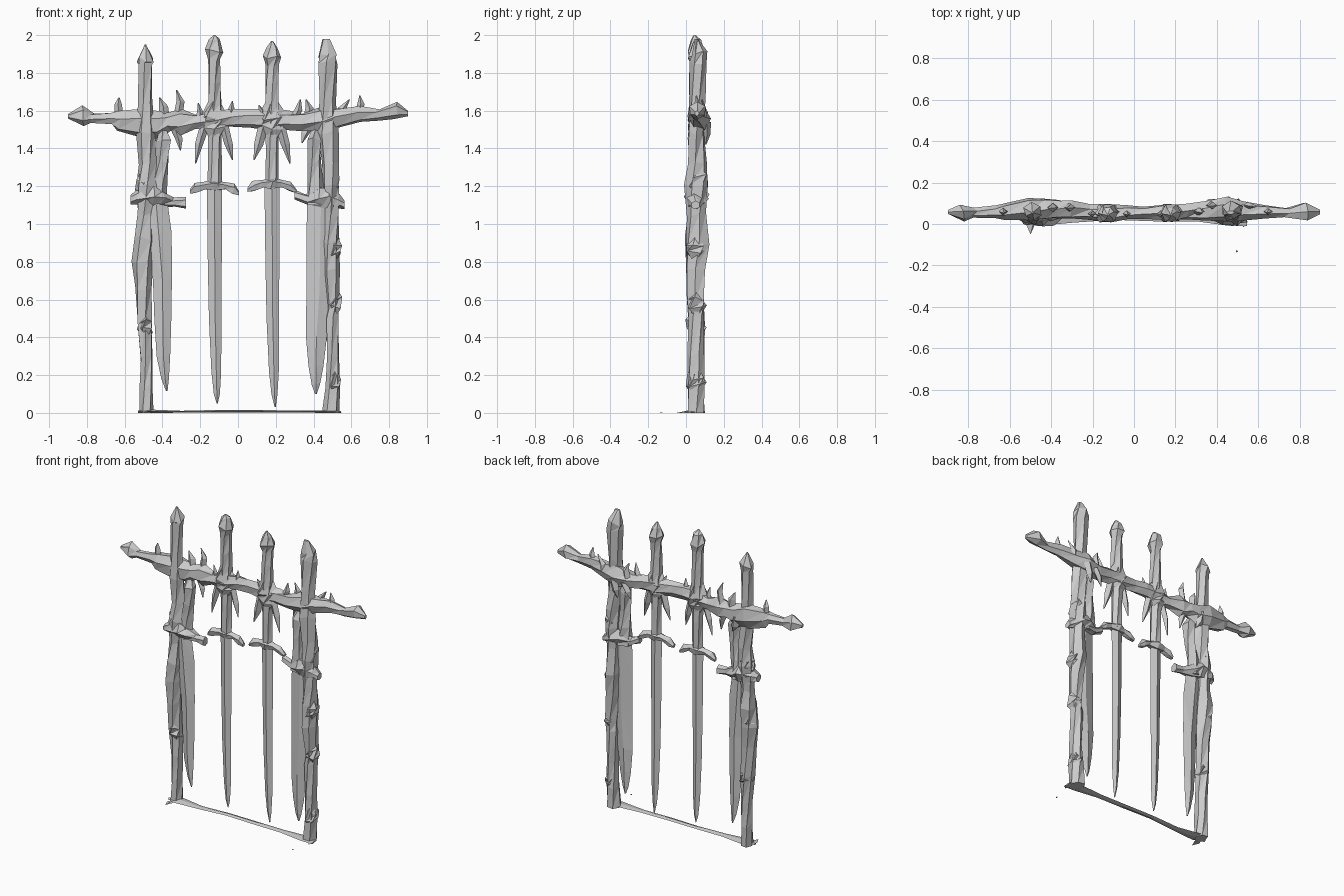
import bpy, bmesh, math, random
from mathutils import Vector

random.seed(7)
Y = 0.053  # depth plane of the whole gate


def loft(name, axis, stations, n=6, jitter=0.0, twist=0.0, phase=0.0):
    """Faceted tube. Station = (t, offset, y, r_across, r_y); axis 'z' or 'x'."""
    bm = bmesh.new()
    rings = []
    for i, (t, c, y, rc, ry) in enumerate(stations):
        ring = []
        for k in range(n):
            a = math.tau * (k + phase + twist * i) / n
            s = 1 + random.uniform(-jitter, jitter)
            d = c + rc * s * math.cos(a)
            yy = y + ry * s * math.sin(a)
            inner = 0 < i < len(stations) - 1
            tt = t + (random.uniform(-jitter, jitter) * 0.12 if inner else 0)
            ring.append(bm.verts.new((d, yy, tt) if axis == 'z' else (tt, yy, d)))
        rings.append(ring)
    for a, b in zip(rings, rings[1:]):
        for k in range(n):
            j = (k + 1) % n
            bm.faces.new((a[k], a[j], b[j]))
            bm.faces.new((a[k], b[j], b[k]))
    bm.faces.new(rings[0])
    bm.faces.new(rings[-1])
    bmesh.ops.recalc_face_normals(bm, faces=bm.faces)
    me = bpy.data.meshes.new(name)
    bm.to_mesh(me)
    bm.free()
    ob = bpy.data.objects.new(name, me)
    bpy.context.collection.objects.link(ob)
    return ob


# Gate posts with a gnarled shaft and a pointed finial
loft("left_post", 'z', [
    (0, -.485, .05, .04, .045), (.14, -.485, .055, .037, .05), (.3, -.485, .05, .035, .042),
    (.48, -.495, .055, .043, .045), (.66, -.5, .05, .045, .045), (.8, -.505, .055, .055, .058),
    (.92, -.5, .055, .055, .062), (1.05, -.495, .055, .045, .05), (1.2, -.485, .055, .053, .062),
    (1.32, -.48, .06, .045, .05), (1.48, -.485, .055, .05, .045), (1.65, -.49, .055, .042, .04),
    (1.84, -.49, .06, .042, .038), (1.87, -.49, .06, .046, .042), (1.95, -.49, .055, .004, .004)],
    6, .13, .2)
loft("right_post", 'z', [
    (0, .495, .055, .045, .048), (.14, .497, .055, .04, .05), (.3, .5, .05, .034, .042),
    (.5, .5, .055, .036, .045), (.57, .505, .055, .036, .045), (.75, .495, .05, .045, .052),
    (.9, .49, .057, .05, .065), (1.05, .495, .055, .045, .05), (1.2, .495, .055, .048, .065),
    (1.32, .49, .06, .045, .05), (1.48, .475, .055, .055, .045), (1.65, .472, .06, .046, .042),
    (1.85, .475, .068, .056, .044), (1.9, .474, .068, .05, .042), (1.98, .465, .055, .02, .01)],
    6, .13, .2)

# Long thorny crossbar with bud-shaped ends
loft("crossbar", 'x', [
    (-.9, 1.57, .058, .012, .01), (-.83, 1.57, .055, .058, .045), (-.77, 1.56, .055, .028, .025),
    (-.66, 1.56, .06, .035, .032), (-.63, 1.55, .06, .055, .042), (-.52, 1.54, .07, .08, .06),
    (-.42, 1.53, .075, .075, .055), (-.37, 1.54, .07, .05, .05), (-.3, 1.535, .07, .075, .05),
    (-.22, 1.54, .06, .04, .035), (-.12, 1.55, .05, .055, .042), (-.04, 1.56, .055, .05, .035),
    (.06, 1.56, .055, .048, .03), (.17, 1.55, .055, .055, .042), (.26, 1.55, .06, .05, .04),
    (.34, 1.54, .065, .05, .045), (.45, 1.55, .068, .07, .06), (.53, 1.565, .065, .055, .05),
    (.64, 1.58, .06, .043, .032), (.74, 1.58, .055, .03, .025), (.83, 1.6, .06, .045, .045),
    (.9, 1.585, .058, .014, .012)], 6, .12, .15)

# Pommels, grips, crossguards and straight blades of the two middle swords
for side, x, top, tip_x, tip_z, gz in (("left", -.125, 2.0, -.11, .05, 1.2),
                                       ("right", .18, 1.97, .197, .03, 1.21)):
    loft(side + "_inner_grip", 'z', [
        (gz, x, Y, .038, .03), (1.4, x, Y, .036, .032), (1.6, x, Y, .04, .036),
        (1.75, x, Y, .036, .034), (top - .13, x, Y, .034, .034), (top - .085, x, Y, .051, .045),
        (top - .03, x, Y, .03, .03), (top, x, Y - .008, .005, .005)], 6, .1, .2)
    loft(side + "_inner_boss", 'z', [
        (1.42, x, Y, .008, .01), (1.51, x, Y, .06, .045), (1.56, x, Y, .08, .05),
        (1.66, x, Y, .03, .03)], 6, .12, .5)
    loft(side + "_inner_crossguard", 'x', [
        (x - .13, gz - .03, Y, .012, .014), (x - .1, gz - .012, Y, .028, .024),
        (x - .05, gz + .002, Y, .022, .022), (x, gz + .005, Y, .035, .04),
        (x + .05, gz + .002, Y, .022, .022), (x + .1, gz - .015, Y, .028, .024),
        (x + .13, gz - .038, Y, .012, .014)], 5, .08)
    loft(side + "_inner_blade", 'z', [
        (gz, x, Y, .04, .018), (.8, x + .002, Y, .037, .018), (.5, x + .004, Y, .033, .016),
        (.22, x + .01, Y, .026, .014), (.1, x + .013, Y, .016, .01),
        (tip_z, tip_x, Y, .003, .003)], 4)

# Broad curved swords beside the posts
loft("left_outer_blade", 'z', [
    (1.13, -.435, .045, .06, .024), (.95, -.42, .045, .069, .022), (.7, -.4, .045, .05, .02),
    (.5, -.398, .047, .045, .018), (.3, -.395, .047, .036, .016), (.18, -.386, .048, .02, .012),
    (.115, -.377, .05, .004, .004)], 4)
loft("right_outer_blade", 'z', [
    (1.13, .44, .045, .075, .024), (.9, .435, .045, .072, .022), (.65, .432, .045, .07, .02),
    (.4, .415, .047, .055, .018), (.25, .413, .047, .04, .016), (.15, .412, .048, .022, .012),
    (.1, .412, .05, .005, .004)], 4)
loft("left_outer_grip", 'z', [
    (1.1, -.425, .055, .05, .045), (1.22, -.42, .055, .045, .036), (1.33, -.4, .05, .034, .034),
    (1.44, -.395, .05, .042, .04), (1.5, -.4, .06, .018, .02)], 5, .1, .2)
loft("right_outer_grip", 'z', [
    (1.1, .42, .055, .06, .045), (1.22, .408, .055, .042, .036), (1.33, .406, .05, .036, .034),
    (1.45, .405, .05, .036, .04), (1.5, .41, .06, .018, .02)], 5, .1, .2)
loft("left_outer_crossguard", 'x', [
    (-.57, 1.13, .05, .025, .025), (-.53, 1.14, .052, .04, .05), (-.45, 1.15, .052, .065, .065),
    (-.4, 1.135, .05, .045, .055), (-.34, 1.115, .05, .025, .025), (-.275, 1.11, .05, .032, .026)],
    6, .12, .2)
loft("right_outer_crossguard", 'x', [
    (.3, 1.155, .05, .026, .02), (.37, 1.125, .05, .03, .03), (.43, 1.14, .052, .06, .062),
    (.49, 1.14, .052, .06, .064), (.53, 1.12, .052, .035, .045), (.565, 1.1, .05, .024, .025)],
    6, .12, .2)

# Thorns and drooping claws: base x,z ; elbow x,z ; tip x,z ; half width ; y
thorns = [
    (-.63, 1.57, -.635, 1.63, -.63, 1.67, .024, .06), (-.39, 1.56, -.395, 1.62, -.415, 1.67, .028, .08),
    (-.32, 1.56, -.305, 1.65, -.325, 1.71, .025, .08), (-.21, 1.54, -.2, 1.59, -.21, 1.64, .02, .05),
    (-.04, 1.55, -.035, 1.61, -.03, 1.65, .022, .05), (.12, 1.55, .13, 1.6, .11, 1.63, .022, .05),
    (.29, 1.55, .32, 1.61, .33, 1.66, .024, .06), (.37, 1.56, .38, 1.61, .36, 1.66, .025, .09),
    (.55, 1.57, .55, 1.61, .59, 1.66, .025, .09), (.64, 1.58, .65, 1.63, .645, 1.68, .022, .06),
    (-.34, 1.52, -.315, 1.45, -.305, 1.39, .026, .07), (-.17, 1.54, -.205, 1.42, -.225, 1.32, .026, .05),
    (-.08, 1.54, -.05, 1.42, -.03, 1.34, .026, .05), (.14, 1.54, .11, 1.42, .085, 1.34, .028, .05),
    (.22, 1.54, .25, 1.42, .275, 1.32, .028, .05), (.39, 1.53, .36, 1.48, .34, 1.43, .028, .1),
    (-.44, 1.53, -.43, 1.46, -.41, 1.42, .03, .1), (.46, 1.54, .44, 1.47, .43, 1.42, .03, .11)]
for i, (x0, z0, x1, z1, x2, z2, w, y) in enumerate(thorns):
    loft(f"thorn_{i + 1}", 'z', [(z0, x0, y, w, w * .8), (z1, x1, y, w * .85, w * .7),
                                 (z2, x2, y - .005, .003, .003)], 4, .08)

# Knots growing on the posts
for i, (x, z, y) in enumerate([(-.51, .84, .06), (.51, .86, .05), (-.49, .45, .05), (.51, .16, .05),
                               (.51, .57, .06), (-.5, 1.2, .06), (.5, 1.22, .06)]):
    loft(f"post_knot_{i + 1}", 'z', [(z - .07, x, y, .01, .01), (z - .01, x, y, .04, .055),
                                    (z + .03, x, y, .038, .05), (z + .09, x, y, .01, .01)], 5, .15, .4)

# Thin threshold strip with ragged ends, and a loose chip
loft("threshold_strip", 'x', [
    (-.53, .006, .03, .006, .012), (-.47, .009, .035, .009, .045), (-.3, .006, .03, .005, .024),
    (-.1, .009, .04, .007, .02), (.1, .009, .035, .007, .022), (.3, .007, .035, .005, .022),
    (.47, .006, .03, .006, .04), (.545, .005, .02, .005, .03)], 4)
loft("left_base_splinter", 'z', [(0, -.5, -.005, .02, .045), (.008, -.49, .01, .008, .02)], 4)
loft("right_base_splinter", 'z', [(0, .53, .01, .02, .026), (.008, .52, .015, .008, .015)], 4)
loft("stone_chip", 'z', [(0, .497, -.132, .005, .007), (.003, .498, -.13, .002, .003)], 4)
